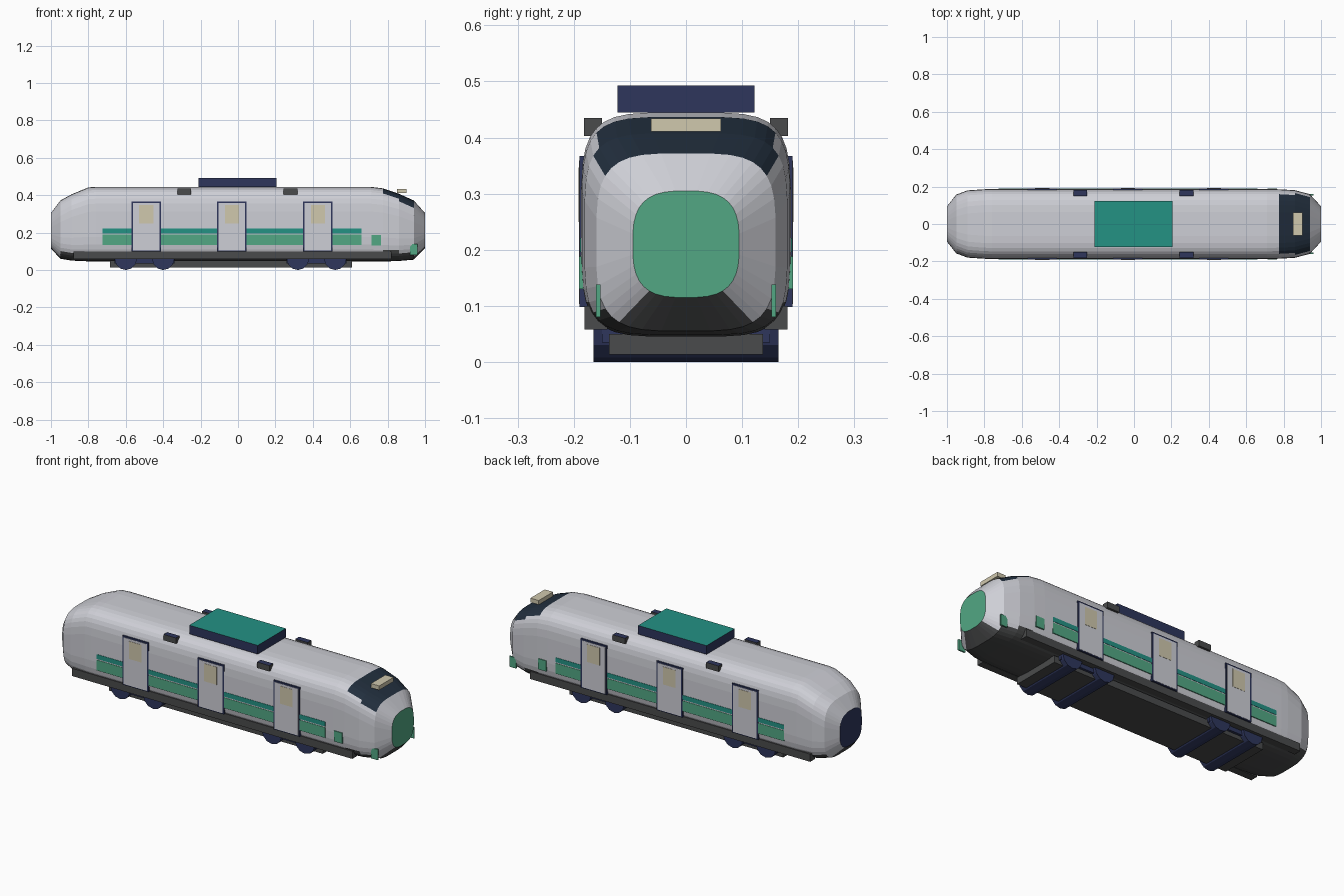
import bpy, bmesh, math

if "Cube" in bpy.data.objects:
    bpy.data.objects.remove(bpy.data.objects["Cube"])


def srgb(*c):
    return [((v / 255 + 0.055) / 1.055) ** 2.4 for v in c] + [1.0]


COLOURS = {
    "pale_grey": srgb(206, 207, 214), "dark_grey": srgb(74, 75, 76),
    "navy": srgb(46, 54, 92), "glass": srgb(34, 47, 62),
    "green": srgb(82, 167, 132), "teal": srgb(36, 146, 132),
    "cream": srgb(208, 200, 174),
}
MATS = {}
for name, col in COLOURS.items():
    MATS[name] = bpy.data.materials.new(name)
    MATS[name].diffuse_color = col


def finish(bm, name, mats):
    bmesh.ops.recalc_face_normals(bm, faces=bm.faces)
    me = bpy.data.meshes.new(name)
    bm.to_mesh(me)
    bm.free()
    for m in mats:
        me.materials.append(MATS[m])
    ob = bpy.data.objects.new(name, me)
    bpy.context.collection.objects.link(ob)
    return ob


def box(name, xr, yr, zr, mat, top=None):
    bm = bmesh.new()
    bmesh.ops.create_cube(bm, size=1)
    for v in bm.verts:
        v.co = [(a + b) / 2 + c * (b - a) for c, (a, b) in zip(v.co, (xr, yr, zr))]
    bm.normal_update()
    if top:
        for f in bm.faces:
            f.material_index = int(f.normal.z > 0.5)
    return finish(bm, name, [mat, top] if top else [mat])


def both_sides(name, xr, yr, zr, mat, top=None):
    box(name + "_front", xr, (-yr[1], -yr[0]), zr, mat, top)
    box(name + "_back", xr, yr, zr, mat, top)


# Body shell: rounded-square sections (x, half width, bottom, top, roundness)
SECTIONS = [
    (-1.0, .095, .115, .305, 3.0), (-.95, .158, .06, .372, 3.6),
    (-.89, .18, .05, .405, 4.2), (-.8, .186, .046, .442, 4.5),
    (-.76, .187, .045, .445, 4.5), (.71, .187, .045, .445, 4.5),
    (.775, .186, .045, .437, 4.5), (.86, .181, .048, .408, 4.4),
    (.94, .16, .055, .372, 3.8), (1.0, .095, .115, .305, 3.0),
]
N = 36
bm = bmesh.new()
rings = []
for x, w, z0, z1, n in SECTIONS:
    ring = []
    for i in range(N):
        t = 2 * math.pi * (i + .5) / N
        c, s = math.cos(t), math.sin(t)
        y = w * math.copysign(abs(c) ** (2 / n), c)
        z = (z0 + z1) / 2 + (z1 - z0) / 2 * math.copysign(abs(s) ** (2 / n), s)
        ring.append(bm.verts.new((x, y, z)))
    rings.append(ring)
for a, b in zip(rings, rings[1:]):
    for i in range(N):
        j = (i + 1) % N
        f = bm.faces.new((a[i], a[j], b[j], b[i]))
        c = f.calc_center_median()
        if c.z < .098:                       # dark underside
            f.material_index = 1
        elif .775 < c.x < .94 and c.z > .355 and abs(c.y) < .155:
            f.material_index = 2             # windscreen
bm.faces.new(rings[0]).material_index = 3    # rear end
bm.faces.new(rings[-1]).material_index = 4   # nose
finish(bm, "body_shell", ["pale_grey", "dark_grey", "glass", "navy", "green"])

# Side skirts
both_sides("skirt", (-.88, .82), (.14, .181), (.058, .1), "dark_grey")

# Side stripes and small front patch
both_sides("green_stripe", (-.725, .66), (.18, .1885), (.133, .19), "green")
both_sides("teal_stripe", (-.725, .66), (.181, .1885), (.196, .221), "teal")
both_sides("side_patch", (.715, .765), (.182, .1905), (.13, .188), "green")
both_sides("nose_marker", (.92, .96), (.152, .16), (.08, .138), "green")

# Doors: frame, panel, window
for k, x in enumerate((-.49, -.0325, .4275)):
    both_sides(f"door_frame_{k}", (x - .079, x + .079), (.172, .1895), (.098, .367), "navy")
    both_sides(f"door_panel_{k}", (x - .071, x + .071), (.185, .1908), (.103, .359), "pale_grey")
    both_sides(f"door_window_{k}", (x - .038, x + .038), (.187, .192), (.25, .347), "cream")

# Roof unit, roof vents, headlight
box("roof_unit", (-.21, .205), (-.122, .122), (.445, .493), "navy", "teal")
for k, x in enumerate((-.287, .28)):
    both_sides(f"roof_vent_{k}", (x - .037, x + .037), (.15, .182), (.403, .435), "dark_grey", "navy")
box("headlight", (.85, .9), (-.062, .062), (.411, .434), "cream")

# Underframe and bogies
box("underframe", (-.685, .61), (-.137, .137), (.013, .05), "dark_grey")
for k, x in enumerate((-.5, .42)):
    box(f"bogie_frame_{k}", (x - .16, x + .16), (-.15, .15), (.035, .07), "navy")
    for j, dx in enumerate((-.1, .1)):
        bm = bmesh.new()
        bmesh.ops.create_cone(bm, cap_ends=True, segments=12, radius1=.06, radius2=.06, depth=.33)
        for v in bm.verts:
            px, py, pz = v.co
            v.co = (x + dx + px, pz, .06 + py)
        finish(bm, f"wheelset_{k}_{j}", ["navy"])

for m in bpy.data.materials:
    if m.users and not m.is_grease_pencil:
        m.use_nodes = True
        m.node_tree.nodes["Principled BSDF"].inputs["Base Color"].default_value = m.diffuse_color
